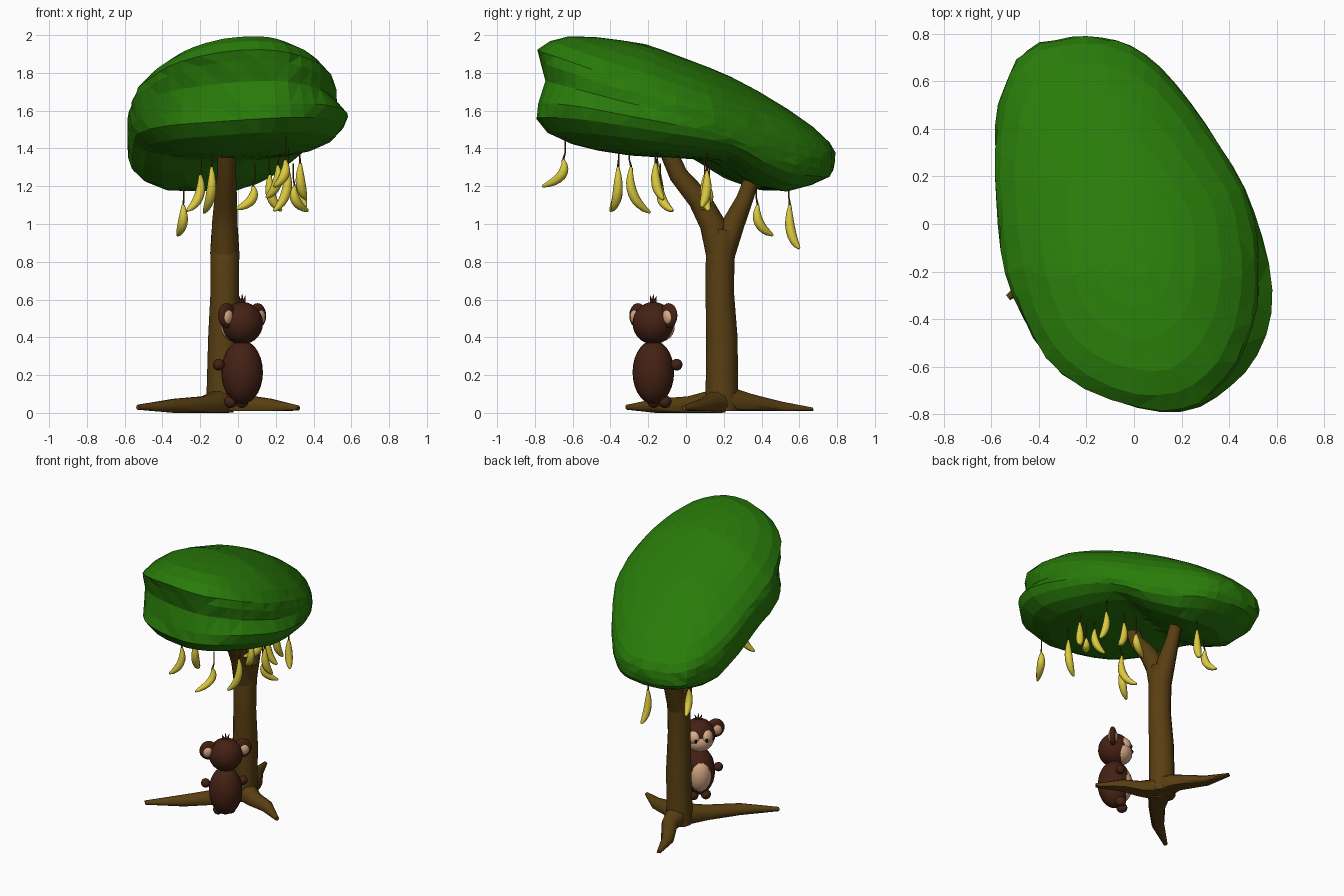
import bpy, bmesh, math, random
from mathutils import Vector, Matrix

if "Cube" in bpy.data.objects:
    bpy.data.objects.remove(bpy.data.objects["Cube"])
random.seed(4)

def mat(name, rgb):
    m = bpy.data.materials.new(name)
    m.diffuse_color = (*rgb, 1)
    m.use_nodes = True
    m.node_tree.nodes["Principled BSDF"].inputs["Base Color"].default_value = m.diffuse_color
    return m

GREEN = mat("leaf_green", (0.022, 0.2, 0.003))
BARK = mat("bark", (0.1, 0.05, 0.006))
YELLOW = mat("banana_yellow", (0.72, 0.6, 0.05))
FUR = mat("dark_fur", (0.058, 0.015, 0.007))
SKIN = mat("tan_skin", (0.72, 0.42, 0.25))
BLACK = mat("black", (0.004, 0.004, 0.004))

def finish(bm, name, material, smooth=True):
    bmesh.ops.recalc_face_normals(bm, faces=bm.faces)
    me = bpy.data.meshes.new(name)
    bm.to_mesh(me)
    bm.free()
    ob = bpy.data.objects.new(name, me)
    bpy.context.collection.objects.link(ob)
    me.materials.append(material)
    if smooth:
        bpy.ops.object.select_all(action='DESELECT')
        ob.select_set(True)
        bpy.context.view_layer.objects.active = ob
        bpy.ops.object.shade_smooth_by_angle(angle=math.radians(50))
    return ob

def tube(name, pts, radii, sides, material, floor=None):
    bm = bmesh.new()
    pts = [Vector(p) for p in pts]
    rings, u = [], None
    for i, p in enumerate(pts):
        d = (pts[min(i + 1, len(pts) - 1)] - pts[max(i - 1, 0)]).normalized()
        if u is None:
            u = d.cross(Vector((1, 0, 0)) if abs(d.z) > 0.6 else Vector((0, 0, 1)))
        u = (u - d * u.dot(d)).normalized()
        v = d.cross(u)
        ring = []
        for k in range(sides):
            a = 2 * math.pi * k / sides
            c = p + (u * math.cos(a) + v * math.sin(a)) * radii[i]
            if floor is not None:
                c.z = max(c.z, floor)
            ring.append(bm.verts.new(c))
        rings.append(ring)
    for a, b in zip(rings, rings[1:]):
        for k in range(sides):
            j = (k + 1) % sides
            bm.faces.new((a[k], a[j], b[j], b[k]))
    bm.faces.new(rings[0])
    bm.faces.new(rings[-1])
    return finish(bm, name, material)

def lerp(table, y):
    for (a, za), (b, zb) in zip(table, table[1:]):
        if y <= b:
            t = max(0, (y - a) / (b - a))
            return za + (zb - za) * t
    return table[-1][1]

# Leaf canopy: plan outline swept through a rounded, tilted profile with a front groove
outline = [Vector(p) for p in [(-.2, .79), (-.45, .73), (-.57, .5), (-.58, .1), (-.52, -.31), (-.31, -.65),
           (.12, -.82), (.42, -.7), (.585, -.38), (.51, .05), (.3, .42), (.05, .71)]]
TOP = [(-.79, 2.03), (-.6, 2.02), (-.2, 1.95), (.2, 1.8), (.5, 1.66), (.79, 1.52)]
MID = [(-.79, 1.77), (-.3, 1.64), (.1, 1.55), (.5, 1.39), (.79, 1.33)]
BOT = [(-.79, 1.41), (-.3, 1.36), (.08, 1.34), (.25, 1.23), (.48, 1.14), (.79, 1.16)]
plan, n = [], len(outline)
for i in range(n):
    p0, p1, p2, p3 = (outline[(i + k) % n] for k in (-1, 0, 1, 2))
    for t in (0, .25, .5, .75):
        plan.append(.5 * (2 * p1 + (p2 - p0) * t + (2 * p0 - 5 * p1 + 4 * p2 - p3) * t * t
                          + (3 * p1 - p0 - 3 * p2 + p3) * t ** 3))
half = [8, 20, 38, 55, 70, 80, 86, 89]
angles = [-a for a in reversed(half)] + [0] + half
bm = bmesh.new()
rings = []
for deg in angles:
    a = math.radians(deg)
    ring = []
    for q in plan:
        th = math.degrees(math.atan2(q.y, q.x))
        front = math.exp(-((th + 98) / 44) ** 2)
        right = math.exp(-((th + 32) / 30) ** 2)
        p = .68 - .22 * front
        f = math.cos(a) ** p
        s = abs(math.sin(a)) ** p
        f *= 1 - .1 * front * math.exp(-(deg / 10) ** 2)
        if deg >= 0:
            f *= 1 - .1 * right
        f *= 1 + random.uniform(-.008, .008)
        x, y = q.x * f, q.y * f
        m = lerp(MID, y)
        # underside step runs slantwise, crown falls away from a slanted ridge line
        z = m + ((lerp(TOP, y) if deg > 0 else lerp(BOT, y - .35 * (x + .15))) - m) * s
        if deg > 0:
            z -= .42 * s * (x + .04 + .23 * y) ** 2
        ring.append(bm.verts.new((x, y, min(z, 2))))
    rings.append(ring)
for a, b in zip(rings, rings[1:]):
    for k in range(len(plan)):
        j = (k + 1) % len(plan)
        bm.faces.new((a[k], a[j], b[j], b[k]))
bm.faces.new(rings[0])
bm.faces.new(rings[-1])
bmesh.ops.triangulate(bm, faces=bm.faces)
finish(bm, "leaf_canopy", GREEN, smooth=False)

# Trunk, forked branches and roots
tube("trunk", [(-.08, .19, .01), (-.08, .19, .12), (-.075, .19, .4), (-.07, .178, .65), (-.07, .182, .85), (-.07, .2, .97)],
     [.09, .086, .083, .075, .077, .07], 12, BARK)
tube("front_branch", [(-.07, .18, .84), (-.07, .14, 1.0), (-.065, .07, 1.13), (-.06, -.04, 1.26), (-.06, -.11, 1.42)],
     [.074, .068, .06, .05, .045], 12, BARK)
tube("back_branch", [(-.07, .19, .84), (-.07, .25, 1.0), (-.07, .31, 1.13), (-.07, .37, 1.3)],
     [.07, .06, .045, .038], 12, BARK)
roots = {"left_root": [(-.08, .17, .05), (-.18, .02, .035), (-.33, -.15, .035), (-.53, -.31, .03)],
         "right_root": [(-.07, .18, .05), (.05, .12, .04), (.17, .09, .035), (.32, -.01, .025)],
         "back_root": [(-.08, .2, .07), (-.1, .33, .05), (-.2, .5, .02), (-.25, .67, .015)]}
for name, pts in roots.items():
    tube(name, pts, [.08, .055, .042, .014], 10, BARK, floor=.01 if name != "left_root" else 0)

# Bananas: top point and tip, hanging on thin stems
bananas = [((.25, -.65, 1.34), (.19, -.76, 1.2)), ((.26, -.36, 1.3), (.19, -.39, 1.07)),
           ((-.2, -.36, 1.26), (-.27, -.4, 1.07)), ((-.14, -.29, 1.3), (-.18, -.19, 1.06)),
           ((.33, -.16, 1.32), (.36, -.12, 1.13)), ((.3, -.13, 1.2), (.37, -.07, 1.07)),
           ((.08, .12, 1.2), (-.01, .08, 1.08)), ((.17, .1, 1.26), (.23, .12, 1.07)),
           ((-.29, .38, 1.1), (-.32, .46, .94)), ((-.08, .55, 1.1), (-.06, .6, .87)),
           ((.33, .11, 1.28), (.36, .08, 1.09)), ((.21, -.15, 1.31), (.15, -.12, 1.14))]
for i, (top, tip) in enumerate(bananas):
    top, tip = Vector(top), Vector(tip)
    d = tip - top
    side = Vector((d.x, d.y, 0))
    ctrl = top - side * .3 + Vector((0, 0, d.z * .7))
    pts = [top * (1 - t) ** 2 + ctrl * 2 * t * (1 - t) + tip * t * t for t in (k / 8 for k in range(9))]
    tube(f"banana_{i + 1}", pts, [.008, .016, .022, .025, .026, .025, .022, .017, .007], 8, YELLOW)
    tube(f"banana_stem_{i + 1}", [top, top + Vector((0, 0, .04)) - side * .1, top + Vector((0, 0, .12)) - side * .1],
         [.006, .004, .004], 6, BARK)

# Monkey: local x = its side, local y = forward (towards -x, +y)
PLACE = Matrix.Translation((.022, -.173, 0)) @ Matrix.Rotation(math.radians(45), 4, 'Z')

def ball(name, loc, size, material, seg=20):
    bm = bmesh.new()
    bmesh.ops.create_uvsphere(bm, u_segments=seg, v_segments=seg // 2 + 2, radius=1)
    bm.transform(PLACE @ Matrix.Translation(loc) @ Matrix.Diagonal((*size, 1)))
    finish(bm, name, material)

ball("monkey_body", (0, 0, .215), (.11, .11, .168), FUR, 24)
ball("monkey_belly", (0, .035, .21), (.085, .086, .13), SKIN)
ball("monkey_head", (0, 0, .475), (.112, .108, .112), FUR, 24)
ball("muzzle", (0, .037, .452), (.093, .081, .078), SKIN)
for s, side in ((-1, "left"), (1, "right")):
    ball(side + "_brow_patch", (s * .036, .054, .488), (.05, .06, .054), SKIN)
    ball(side + "_eye", (s * .036, .112, .478), (.009, .01, .014), BLACK, 12)
    ball(side + "_ear", (s * .115, 0, .515), (.06, .026, .066), FUR)
    ball(side + "_inner_ear", (s * .12, 0, .51), (.041, .033, .046), SKIN)
    ball(side + "_hand", (s * .125, .05, .255), (.031, .031, .031), FUR, 14)
    ball(side + "_foot", (s * .042, .045, .06), (.034, .036, .034), FUR, 14)

# Hair tuft
for i, (x, tilt, h) in enumerate([(-.014, -.35, .06), (0, 0, .075), (.014, .35, .06)]):
    bm = bmesh.new()
    bmesh.ops.create_cone(bm, cap_ends=True, segments=8, radius1=.015, radius2=.001, depth=h)
    bm.transform(PLACE @ Matrix.Translation((x, 0, .592)) @ Matrix.Rotation(tilt, 4, 'Y'))
    finish(bm, f"hair_tuft_{i + 1}", FUR)
